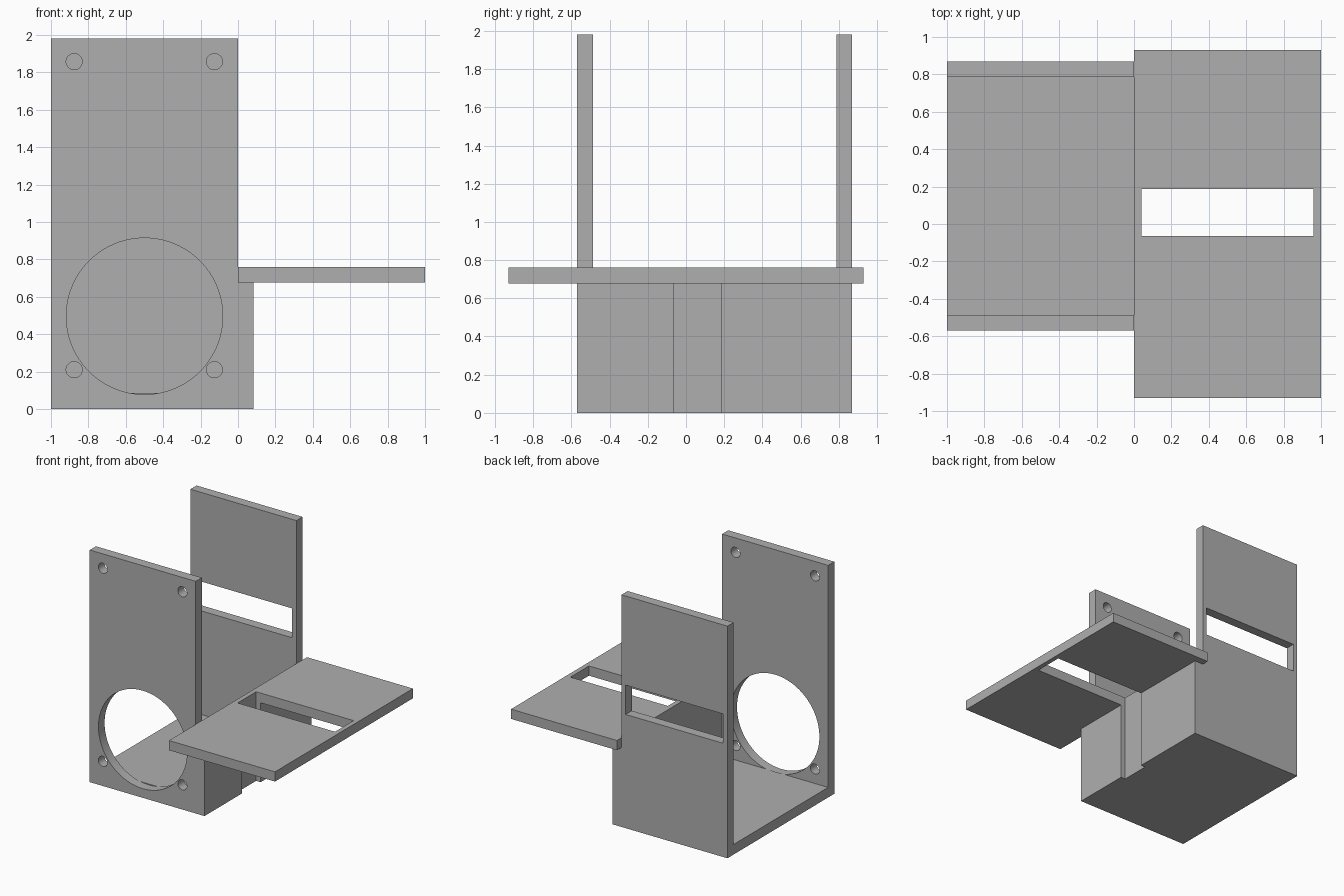
import bpy
import bmesh
from math import pi
from mathutils import Matrix, Vector

if "Cube" in bpy.data.objects:
    bpy.data.objects.remove(bpy.data.objects["Cube"], do_unlink=True)

T = 0.083                      # sheet thickness
FRONT, BACK = -0.57, 0.87      # outer faces of the two uprights
HEIGHT = 1.98
SHELF_Z = 0.677                # underside of the shelf

grey = bpy.data.materials.new("plain_grey")
grey.use_nodes = True
grey.diffuse_color = (0.43, 0.43, 0.43, 1)
grey.node_tree.nodes["Principled BSDF"].inputs["Base Color"].default_value = (0.43, 0.43, 0.43, 1)


def finish(bm, name):
    bmesh.ops.recalc_face_normals(bm, faces=bm.faces)
    mesh = bpy.data.meshes.new(name)
    bm.to_mesh(mesh)
    bm.free()
    mesh.materials.append(grey)
    obj = bpy.data.objects.new(name, mesh)
    bpy.context.collection.objects.link(obj)
    return obj


def box(name, low, high):
    low, high = Vector(low), Vector(high)
    bm = bmesh.new()
    bmesh.ops.create_cube(bm, size=1, matrix=Matrix.Translation((low + high) / 2)
                          @ Matrix.Diagonal((*(high - low), 1)))
    return finish(bm, name)


def upright(name, y):
    """Tall plate with a small foot that carries the shelf."""
    outline = [(-1, 0), (T, 0), (T, SHELF_Z), (0, SHELF_Z), (0, HEIGHT), (-1, HEIGHT)]
    bm = bmesh.new()
    face = bm.faces.new([bm.verts.new((x, y, z)) for x, z in outline])
    new = bmesh.ops.extrude_face_region(bm, geom=[face])["geom"]
    bmesh.ops.translate(bm, vec=(0, T, 0),
                        verts=[v for v in new if isinstance(v, bmesh.types.BMVert)])
    return finish(bm, name)


def drill(name, x, z, radius, sides):
    """Cylindrical cutter through the front plate."""
    bm = bmesh.new()
    bmesh.ops.create_cone(bm, cap_ends=True, segments=sides, radius1=radius,
                          radius2=radius, depth=0.3,
                          matrix=Matrix.Translation((x, FRONT + T / 2, z))
                          @ Matrix.Rotation(pi / 2, 4, "X"))
    return finish(bm, name)


def cut(target, cutters):
    for cutter in cutters:
        cutter.hide_render = True
        cutter.hide_viewport = True
        mod = target.modifiers.new("cut", "BOOLEAN")
        mod.operation = "DIFFERENCE"
        mod.solver = "EXACT"
        mod.object = cutter


# Uprights
front_plate = upright("front_plate", FRONT)
back_plate = upright("back_plate", BACK - T)

# Floor, low side wall and shelf
floor = box("floor", (-1, FRONT + T, 0), (T, BACK - T, T + 0.003))
side_wall = box("side_wall", (0, FRONT + T, T + 0.003), (T, BACK - T, SHELF_Z))
shelf = box("shelf", (0, -0.93, SHELF_Z), (1, 0.93, SHELF_Z + T))

# Round openings in the front plate
holes = [drill("large_hole_cutter", -0.5, 0.496, 0.418, 96)]
for x in (-0.876, -0.126):
    for z in (0.21, 1.857):
        holes.append(drill("screw_hole_cutter", x, z, 0.043, 32))
cut(front_plate, holes)

# Slot in the back plate
cut(back_plate, [box("back_slot_cutter", (-0.96, 0.6, 0.97), (-0.04, 1, 1.22))])

# Shelf slot that also grooves the side wall and floor edge
groove = box("shelf_slot_cutter", (0.04, -0.063, -0.2), (0.96, 0.187, 1))
for part in (shelf, side_wall, floor):
    cut(part, [groove])

# Smooth hole walls, crisp plate edges
bpy.ops.object.select_all(action="DESELECT")
for hole in holes:
    for poly in hole.data.polygons:
        poly.use_smooth = len(poly.vertices) == 4
